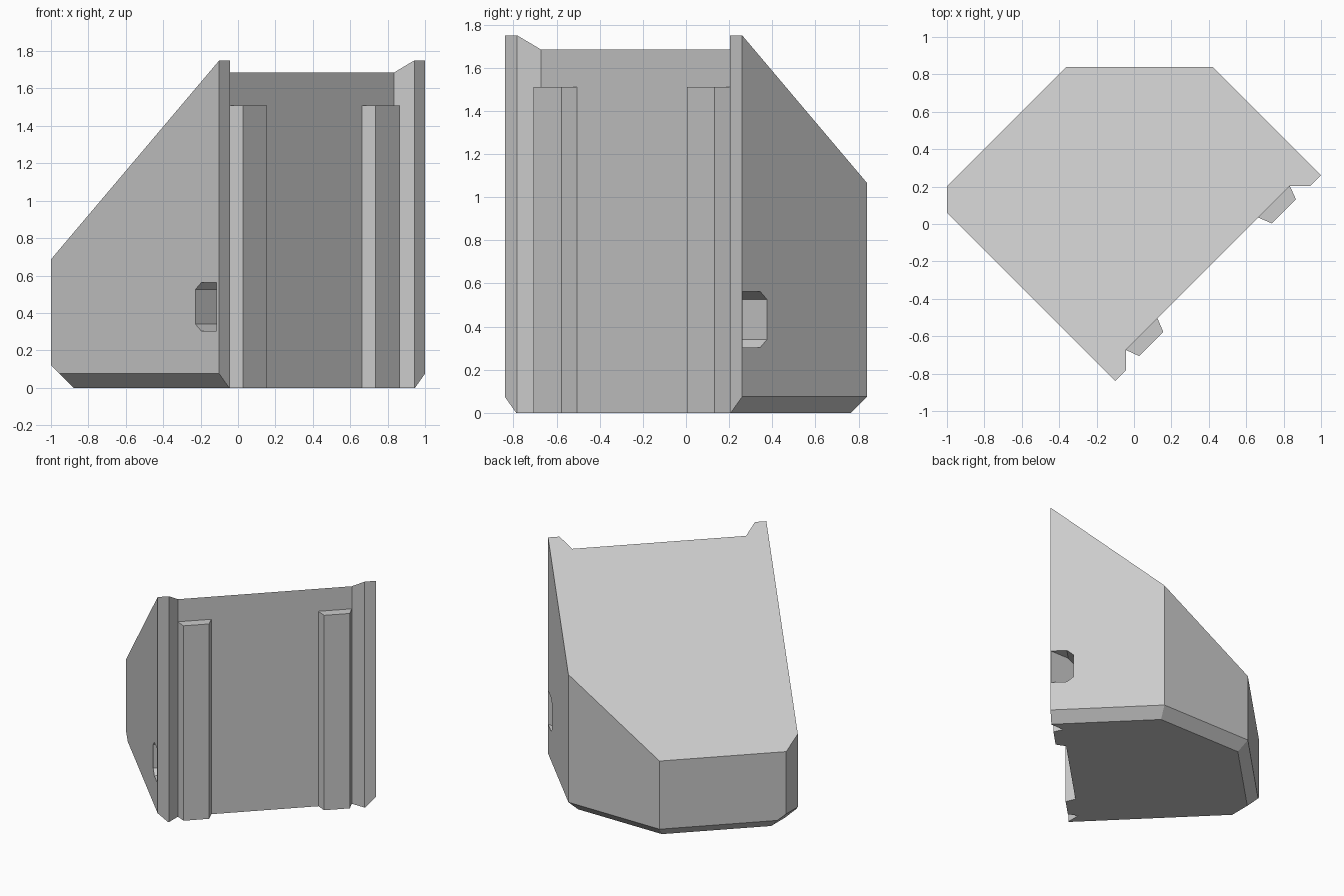
import bpy, bmesh, math
from mathutils import Matrix, Vector

cube = bpy.data.objects.get("Cube")
if cube:
    bpy.data.objects.remove(cube, do_unlink=True)

# The part is modelled square to its own axes, then turned 45 degrees
PLACE = Matrix.Rotation(math.radians(45), 4, 'Z') @ Matrix.Translation((0.113, 0, 0))

grey = bpy.data.materials.new("light_grey")
grey.use_nodes = True
colour = (0.6, 0.6, 0.6, 1)
grey.diffuse_color = colour
grey.node_tree.nodes["Principled BSDF"].inputs["Base Color"].default_value = colour


def prism(points, offset):
    """Extrude a closed outline by an offset vector."""
    bm = bmesh.new()
    face = bm.faces.new([bm.verts.new(p) for p in points])
    ext = bmesh.ops.extrude_face_region(bm, geom=[face])
    verts = [g for g in ext["geom"] if isinstance(g, bmesh.types.BMVert)]
    bmesh.ops.translate(bm, verts=verts, vec=offset)
    bmesh.ops.recalc_face_normals(bm, faces=bm.faces)
    return bm


def slice_off(bm, point, normal):
    """Cut away everything on the normal side of a plane and cap the cut."""
    res = bmesh.ops.bisect_plane(bm, geom=bm.verts[:] + bm.edges[:] + bm.faces[:], dist=1e-5,
                                 plane_co=point, plane_no=Vector(normal).normalized(),
                                 clear_outer=True)
    edges = [g for g in res["geom_cut"] if isinstance(g, bmesh.types.BMEdge)]
    bmesh.ops.edgenet_fill(bm, edges=edges)
    bmesh.ops.recalc_face_normals(bm, faces=bm.faces)


def finish(bm, name):
    bm.transform(PLACE)
    mesh = bpy.data.meshes.new(name)
    bm.to_mesh(mesh)
    bm.free()
    mesh.materials.append(grey)
    obj = bpy.data.objects.new(name, mesh)
    bpy.context.collection.objects.link(obj)
    return obj


HALF, FRONT, RECESS, BACK = 0.778, -0.523, -0.445, 0.849

# Main body: plan outline with two front flanges and clipped back corners
outline = [(-HALF, FRONT), (-0.697, FRONT), (-0.62, RECESS), (0.62, RECESS), (0.697, FRONT),
           (HALF, FRONT), (HALF, 0.297), (0.226, BACK), (-0.678, BACK), (-HALF, 0.75)]
body_bm = prism([(x, y, 0) for x, y in outline], (0, 0, 2))
# Sloping top
slice_off(body_bm, (0, FRONT, 1.75), (0, 0.836, 1))
# Bottom chamfers on the sides, back and clipped corners
for point, normal in [((HALF, 0), (1, 0)), ((-HALF, 0), (-1, 0)), ((0, BACK), (0, 1)),
                      ((HALF, 0.297), (1, 1)), ((-HALF, 0.75), (-1, 1))]:
    n = Vector((*normal, 0)).normalized()
    size = 0.12 if normal == (-1, 1) else 0.075
    slice_off(body_bm, (*point, size), n - Vector((0, 0, 1)))
body = finish(body_bm, "body")

# Grip pockets in both sides, with a slanted floor and clipped back corners
for side, start in ((-1, -0.503), (1, -0.52)):
    profile = [(0, 0.303), (0.115, 0.303), (0.161, 0.341), (0.161, 0.525),
               (0.115, 0.563), (0, 0.563)]
    bm = prism([(side * 0.9, start + y, z) for y, z in profile], (-side * 0.4, 0, 0))
    slice_off(bm, (side * HALF, start, 0), (-side, -1, 0))
    cutter = finish(bm, "pocket_cutter")
    cutter.hide_render = True
    mod = body.modifiers.new("pocket", 'BOOLEAN')
    mod.operation, mod.solver, mod.object = 'DIFFERENCE', 'EXACT', cutter
    graph = bpy.context.evaluated_depsgraph_get()
    cut_mesh = bpy.data.meshes.new_from_object(body.evaluated_get(graph))
    body.modifiers.clear()
    body.data = cut_mesh
    bpy.data.objects.remove(cutter, do_unlink=True)

# Two tapered vertical rails on the front face
for side, name in ((-1, "right_rail"), (1, "left_rail")):
    section = [(0.62, RECESS), (0.593, -0.518), (0.41, -0.518), (0.381, RECESS)]
    finish(prism([(side * x, y, 0) for x, y in section], (0, 0, 1.51)), name)
